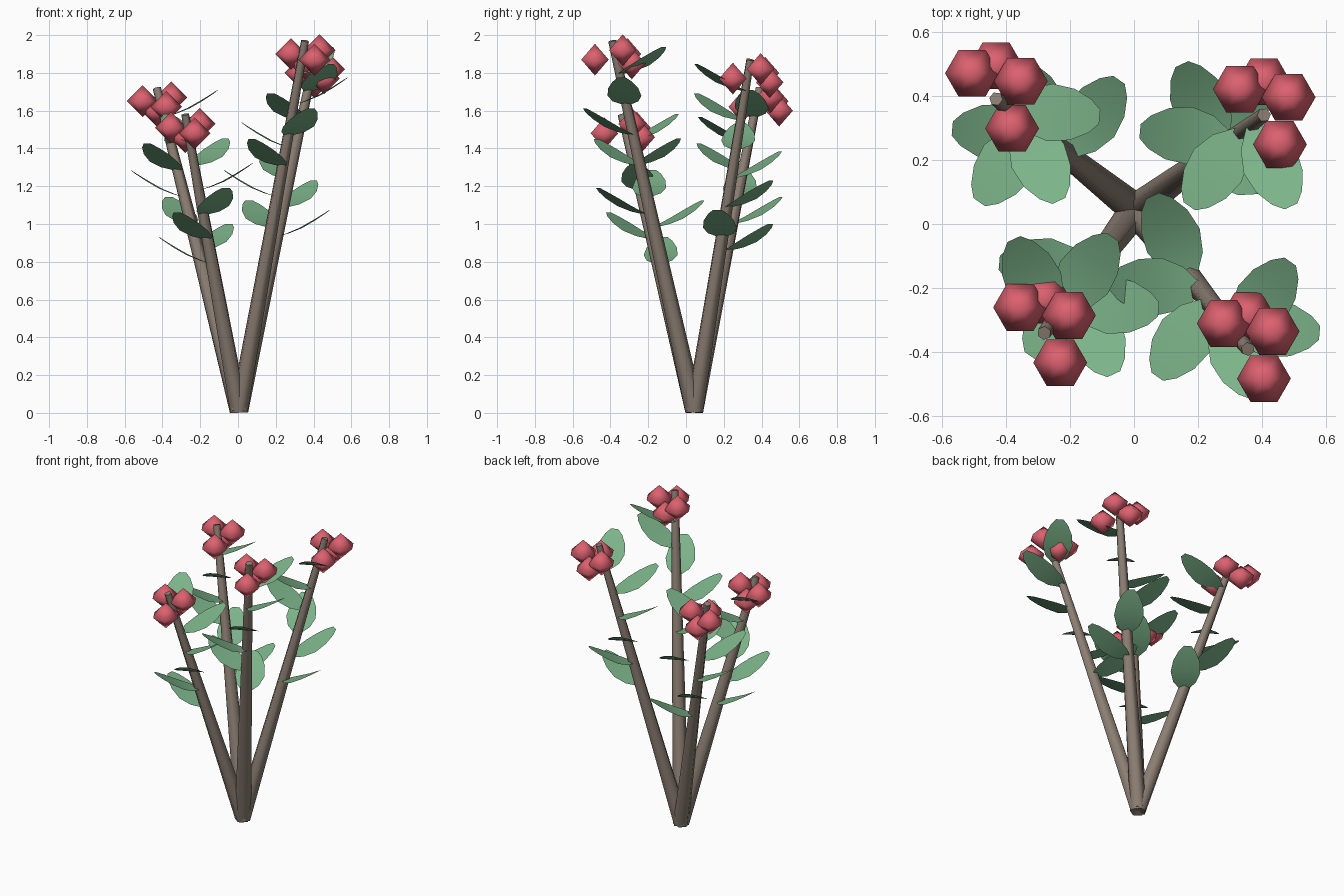
import bpy
from math import cos, sin, pi, radians
from mathutils import Vector

if "Cube" in bpy.data.objects:
    bpy.data.objects.remove(bpy.data.objects["Cube"])


def material(name, rgb):
    m = bpy.data.materials.new(name)
    m.diffuse_color = (*rgb, 1)
    m.use_nodes = True
    m.node_tree.nodes["Principled BSDF"].inputs["Base Color"].default_value = m.diffuse_color
    return m


BARK = material("bark", (0.26, 0.21, 0.17))
GREEN = material("leaf_green", (0.20, 0.45, 0.25))
RED = material("berry_red", (0.72, 0.12, 0.16))


def add_object(name, verts, faces, mat):
    me = bpy.data.meshes.new(name)
    me.from_pydata([tuple(v) for v in verts], [], faces)
    me.materials.append(mat)
    me.shade_smooth()
    ob = bpy.data.objects.new(name, me)
    bpy.context.collection.objects.link(ob)
    return ob


# Tapered six-sided stem between two points
def stem(name, a, b, r0=0.05, r1=0.022, n=6):
    q = (b - a).to_track_quat('Z', 'Y')
    verts = [p + q @ Vector((r * cos(2 * pi * i / n), r * sin(2 * pi * i / n), 0))
             for p, r in ((a, r0), (b, r1)) for i in range(n)]
    faces = [(i, (i + 1) % n, n + (i + 1) % n, n + i) for i in range(n)]
    faces += [tuple(reversed(range(n))), tuple(range(n, 2 * n))]
    ob = add_object(name, verts, faces, BARK)
    for f in ob.data.polygons:
        f.use_smooth = len(f.vertices) == 4


# Thin leaf curving upwards: (distance out, half width, rise)
LEAF = [(0.0, 0.02, 0.0), (0.06, 0.068, 0.018), (0.13, 0.09, 0.047),
        (0.20, 0.08, 0.087), (0.255, 0.052, 0.122), (0.285, 0.022, 0.143)]


def leaf(name, base, azimuth):
    out = Vector((cos(azimuth), sin(azimuth), 0))
    side = Vector((-sin(azimuth), cos(azimuth), 0))
    verts = [base + out * d + side * w * s + Vector((0, 0, h))
             for d, w, h in LEAF for s in (1, -1)]
    faces = [(2 * i, 2 * i + 1, 2 * i + 3, 2 * i + 2) for i in range(len(LEAF) - 1)]
    add_object(name, verts, faces, GREEN)


# Berry as a six-sided double pyramid
def berry(name, c, r=0.084, n=6):
    verts = [c + r * Vector((cos(2 * pi * i / n), sin(2 * pi * i / n), 0)) for i in range(n)]
    verts += [c + Vector((0, 0, r)), c - Vector((0, 0, r))]
    faces = [(i, (i + 1) % n, n) for i in range(n)]
    faces += [((i + 1) % n, i, n + 1) for i in range(n)]
    add_object(name, verts, faces, RED)


# Four branches: tip position and angle of the lowest leaf
ROOT = Vector((0.005, 0.045, 0.013))
BRANCHES = [((0.405, 0.34, 1.87), 355), ((-0.43, 0.39, 1.72), 55),
            ((0.355, -0.39, 1.97), 115), ((-0.28, -0.34, 1.58), 175)]
BERRIES = [(-0.075, 0.08, -0.07), (0.0, 0.103, -0.12),
           (0.077, 0.055, -0.05), (0.05, -0.092, -0.10)]

for b, (tip, start) in enumerate(BRANCHES):
    tip = Vector(tip)
    stem(f"stem_{b}", ROOT, tip)
    for k in range(6):
        leaf(f"leaf_{b}_{k}", ROOT.lerp(tip, 0.495 + 0.083 * k), radians(start + 60 * k))
    for k, off in enumerate(BERRIES):
        berry(f"berry_{b}_{k}", tip + Vector(off))
